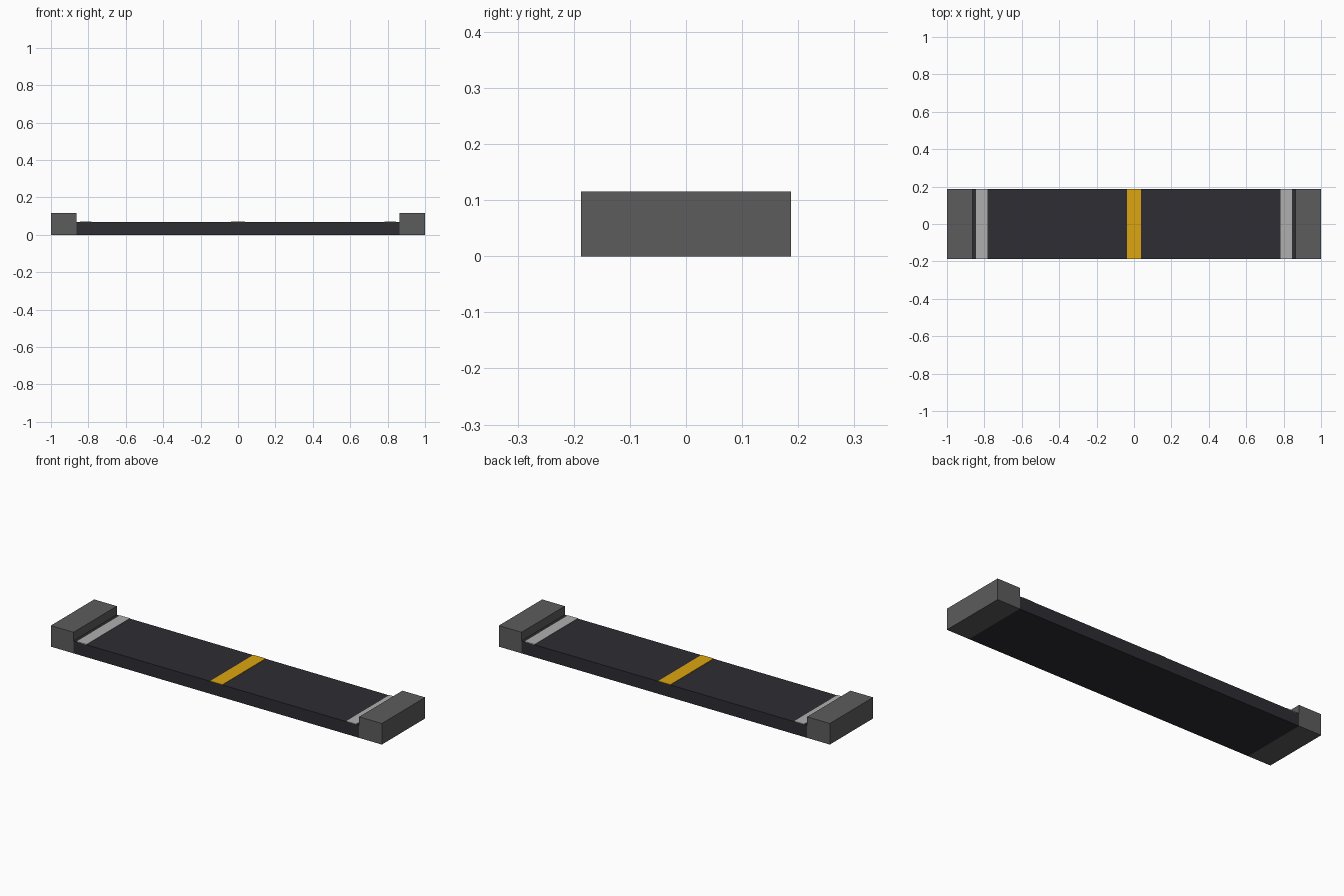
import bpy

if "Cube" in bpy.data.objects:
    bpy.data.objects.remove(bpy.data.objects["Cube"])


def material(name, rgb):
    mat = bpy.data.materials.new(name)
    mat.diffuse_color = (*rgb, 1)
    mat.use_nodes = True
    mat.node_tree.nodes["Principled BSDF"].inputs["Base Color"].default_value = mat.diffuse_color
    return mat


def box(name, x0, x1, z0, z1, mat, half_depth=0.187):
    bpy.ops.mesh.primitive_cube_add(size=1, location=((x0 + x1) / 2, 0, (z0 + z1) / 2))
    obj = bpy.context.object
    obj.name = name
    obj.scale = (x1 - x0, 2 * half_depth, z1 - z0)
    bpy.ops.object.transform_apply(location=False, rotation=False, scale=True)
    obj.data.materials.append(mat)
    return obj


dark = material("dark_deck", (0.027, 0.026, 0.033))
grey = material("end_grey", (0.107, 0.107, 0.107))
white = material("pale_stripe", (0.43, 0.43, 0.43))
yellow = material("yellow_stripe", (0.72, 0.376, 0.005))

DECK_TOP, END_TOP, END_X = 0.068, 0.115, 0.863
STRIPE_TOP = DECK_TOP + 0.002

# Flat deck between the end blocks, with a centre stripe
box("deck", -END_X, END_X, 0, DECK_TOP, dark)
box("centre_stripe", -0.037, 0.037, DECK_TOP - 0.002, STRIPE_TOP, yellow)

# Raised end blocks and pale edge stripes on both sides
for side, s in (("left", -1), ("right", 1)):
    x0, x1 = sorted((s * END_X, s))
    box(f"{side}_end_block", x0, x1, 0, END_TOP, grey)
    x0, x1 = sorted((s * 0.784, s * 0.844))
    box(f"{side}_edge_stripe", x0, x1, DECK_TOP - 0.002, STRIPE_TOP, white)
